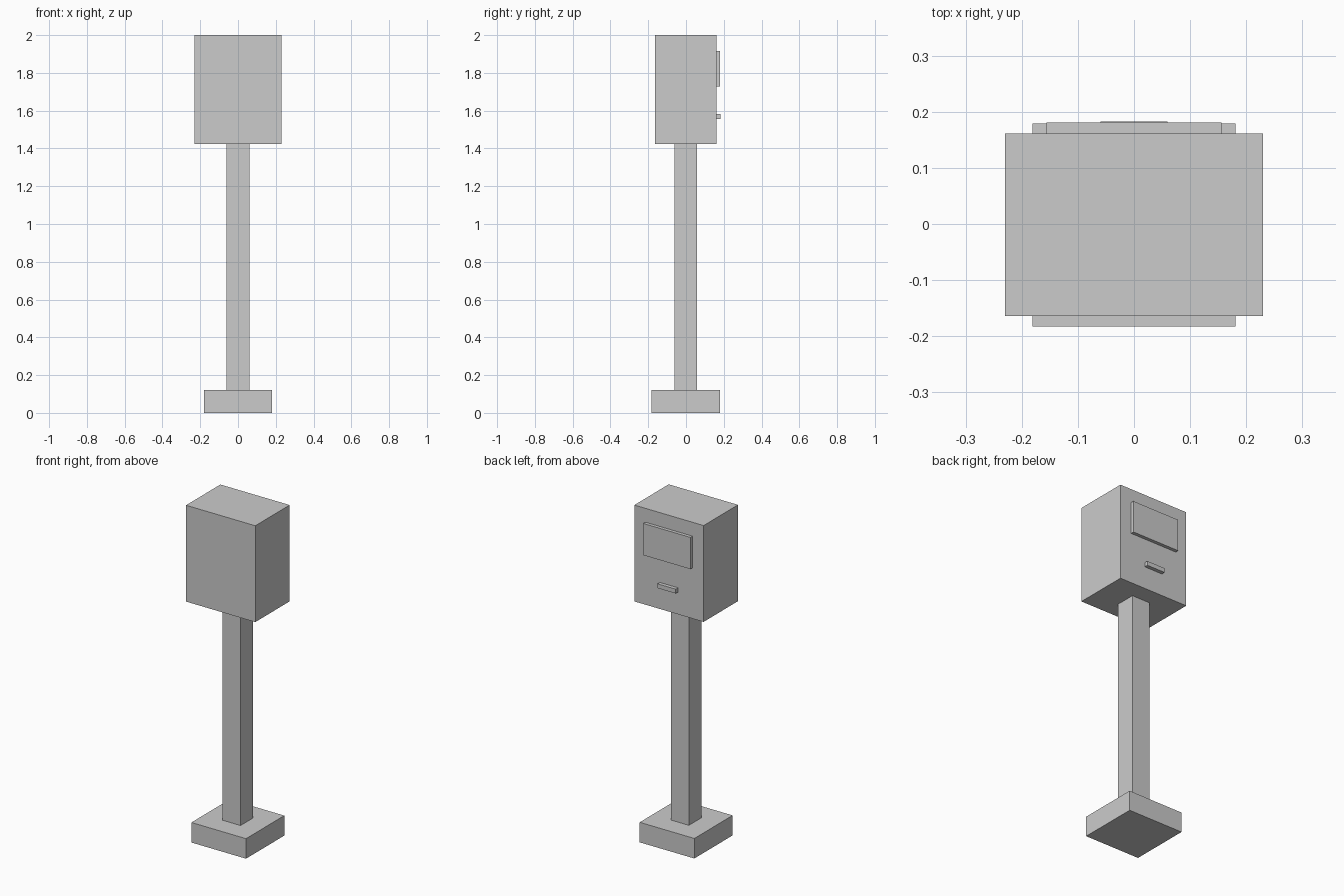
import bpy

if "Cube" in bpy.data.objects:
    bpy.data.objects.remove(bpy.data.objects["Cube"])


def box(name, x, y, z):
    """Axis-aligned block from (min, max) ranges."""
    ranges = (x, y, z)
    bpy.ops.mesh.primitive_cube_add(size=1, location=[(a + b) / 2 for a, b in ranges])
    ob = bpy.context.object
    ob.name = ob.data.name = name
    ob.scale = [b - a for a, b in ranges]
    bpy.ops.object.transform_apply(location=False, rotation=False, scale=True)
    return ob


def centred(half, offset=0.0):
    return (offset - half, offset + half)


Y = -0.0015      # body axis, shifted slightly by the details at the back
BACK = Y + 0.1625

# Foot, post and cabinet stacked upwards
box("base", centred(0.181), centred(0.181, Y), (0, 0.12))
box("post", centred(0.06), centred(0.06, Y), (0.12, 1.423))
box("cabinet", centred(0.2295), centred(0.1625, Y), (1.423, 2.0))

# Raised screen and slot on the back face
box("screen", centred(0.156), (BACK, 0.181), (1.727, 1.917))
box("slot", centred(0.06), (BACK, 0.183), (1.556, 1.582))
